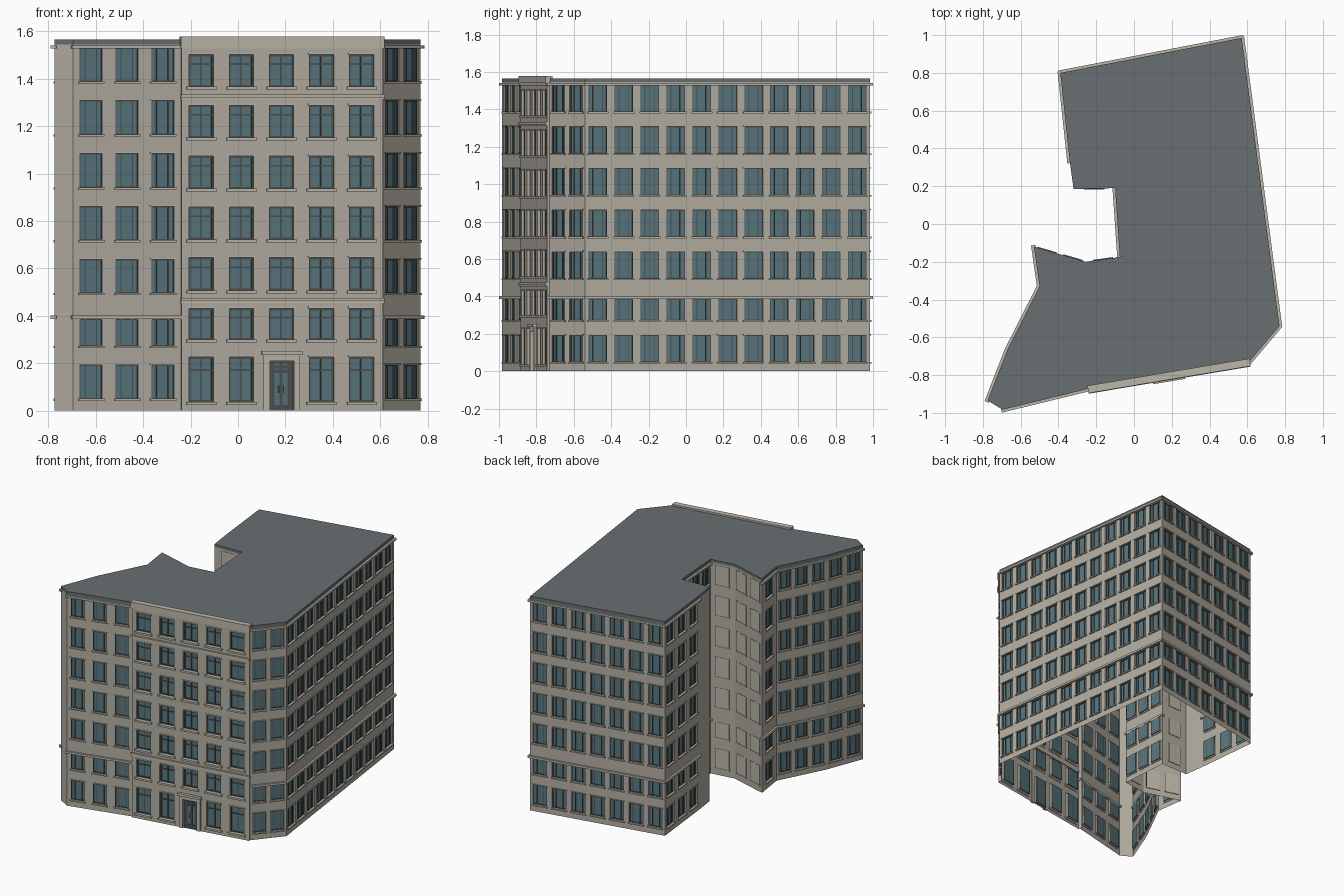
import bpy, bmesh
from mathutils import Vector

if "Cube" in bpy.data.objects:
    bpy.data.objects.remove(bpy.data.objects["Cube"])

TOP = 1.545          # wall top, roof slab sits above
COLORS = {
    "stone": (0.45, 0.42, 0.36, 1), "trim": (0.50, 0.47, 0.40, 1),
    "glass": (0.10, 0.18, 0.21, 1), "frame": (0.07, 0.08, 0.08, 1),
    "slate": (0.14, 0.16, 0.17, 1), "brass": (0.50, 0.36, 0.10, 1),
}
MATS = {}
for key, col in COLORS.items():
    MATS[key] = bpy.data.materials.new(key)
    MATS[key].diffuse_color = col

PARTS = {}           # part name -> (bmesh, material)


def part(name, mat):
    if name not in PARTS:
        PARTS[name] = (bmesh.new(), mat)
    return PARTS[name][0]


class Wall:
    """Local frame of one wall: s along it, z up, d outward."""
    def __init__(self, p0, p1, offset=0.0):
        a, b = Vector((*p0, 0)), Vector((*p1, 0))
        self.length = (b - a).length
        self.u = (b - a).normalized()
        self.n = Vector((self.u.y, -self.u.x, 0))
        self.o = a + self.n * offset

    def at(self, s, z, d=0.0):
        return self.o + self.u * s + self.n * d + Vector((0, 0, z))

    def quad(self, bm, *pts):
        bm.faces.new([bm.verts.new(self.at(*p)) for p in pts])

    def panel(self, bm, s0, s1, z0, z1, d=0.0):
        if s1 - s0 > 1e-5 and z1 - z0 > 1e-5:
            self.quad(bm, (s0, z0, d), (s1, z0, d), (s1, z1, d), (s0, z1, d))

    def box(self, bm, s0, s1, z0, z1, d0, d1):
        v = [bm.verts.new(self.at(s, z, d)) for d in (d0, d1)
             for s, z in ((s0, z0), (s1, z0), (s1, z1), (s0, z1))]
        for f in ((3, 2, 1, 0), (4, 5, 6, 7), (0, 1, 5, 4),
                  (1, 2, 6, 5), (2, 3, 7, 6), (3, 0, 4, 7)):
            bm.faces.new([v[i] for i in f])

    def opening(self, s0, s1, z0, z1, depth):
        """Reveal faces and glass of one window hole."""
        bm = part("walls", "stone")
        c = [(s0, z0), (s1, z0), (s1, z1), (s0, z1)]
        for (a, b), (e, f) in zip(c, c[1:] + c[:1]):
            self.quad(bm, (a, b, 0), (e, f, 0), (e, f, -depth), (a, b, -depth))
        self.panel(part("window_glass", "glass"), s0, s1, z0, z1, -depth)

    def bars(self, s0, s1, z0, z1, depth, uprights, transoms=(), t=0.005):
        """Frame border plus mullions given as fractions."""
        bm = part("window_frames", "frame")
        w, h = s1 - s0, z1 - z0
        for f in (0, 1, *uprights):
            m = s0 + t / 2 + f * (w - t)
            self.box(bm, m - t / 2, m + t / 2, z0, z1, -depth, -depth + 0.006)
        for f in (0, 1, *transoms):
            m = z0 + t / 2 + f * (h - t)
            self.box(bm, s0, s1, m - t / 2, m + t / 2, -depth, -depth + 0.005)

    def pierced(self, columns, top):
        """Wall sheet with holes; columns = [(s0, s1, [(z0, z1), ...]), ...]"""
        bm, s = part("walls", "stone"), 0.0
        for s0, s1, holes in columns:
            self.panel(bm, s, s0, 0, top)
            z = 0.0
            for z0, z1 in holes:
                self.panel(bm, s0, s1, z, z0)
                z = z1
            self.panel(bm, s0, s1, z, top)
            s = s1
        self.panel(bm, s, self.length, 0, top)


ROWS = [(0.05 + 0.223 * i, 0.385 if i == 1 else 0.192 + 0.223 * i) for i in range(7)]


def plain_wall(p0, p1, count, style):
    """Ordinary side: regular window bays, or blind bays in the courtyard."""
    w = Wall(p0, p1)
    trim = part("sills_and_lintels", "trim")
    bay = w.length / max(count, 1)
    half = min(0.05, bay * 0.36)
    cols = [((i + 0.5) * bay - half, (i + 0.5) * bay + half, ROWS) for i in range(count)]
    w.pierced(cols if style == "open" else [], TOP)
    for s0, s1, rows in cols:
        for i, (z0, z1) in enumerate(rows):
            if style == "open":
                w.opening(s0, s1, z0, z1, 0.012)
                w.bars(s0, s1, z0, z1, 0.012, (0.24, 0.76), t=0.004)
                w.box(trim, s0 - 0.006, s1 + 0.006, z0 - 0.009, z0, -0.005, 0.009)
                if i != 1:
                    w.box(trim, s0 - 0.006, s1 + 0.006, z1, z1 + 0.006, -0.005, 0.006)
            else:
                w.box(trim, s0, s1, z0, z1, -0.004, 0.002)
                w.box(trim, s0 - 0.004, s1 + 0.004, z0 - 0.007, z0, -0.004, 0.005)
                w.box(part("window_frames", "frame"), s0 - 0.002, s0 + 0.002, z0, z1, -0.004, 0.003)
    if style == "open":
        band = part("string_courses", "trim")
        w.box(band, -0.008, w.length + 0.008, 0.387, 0.402, -0.01, 0.014)
        w.box(band, -0.008, w.length + 0.008, 1.527, 1.541, -0.01, 0.014)


# Footprint corners, anticlockwise, each with the bays of the wall that follows
FOOTPRINT = [
    ((-0.775, -0.935), 0, "bare"), ((-0.695, -0.983), 3, "open"),
    ((-0.24, -0.872), 0, "entrance"), ((0.61, -0.73), 2, "open"),
    ((0.77, -0.54), 11, "open"), ((0.57, 0.985), 7, "open"),
    ((-0.39, 0.80), 3, "open"), ((-0.34, 0.33), 0, "bare"),
    ((-0.32, 0.185), 1, "blind"), ((-0.10, 0.19), 3, "open"),
    ((-0.075, -0.175), 1, "blind"), ((-0.255, -0.20), 2, "blind"),
    ((-0.53, -0.12), 1, "open"), ((-0.50, -0.33), 3, "open"),
    ((-0.67, -0.665), 2, "open"),
]


def entrance_wall(p0, p1):
    """Slightly projecting stone front with five columns and a door."""
    w = Wall(p0, p1, 0.013)
    L, top = w.length, 1.56
    trim, band = part("sills_and_lintels", "trim"), part("string_courses", "trim")
    rows = [(0.037, 0.225), (0.30, 0.43)] + [(0.507 + 0.215 * i, 0.645 + 0.214 * i) for i in range(5)]
    cols = []
    for i in range(5):
        c = L * (0.098 + 0.199 * i)
        cols.append((c - 0.052, c + 0.052, [(0.0, 0.21)] + rows[1:] if i == 2 else rows))
    w.pierced(cols, top)
    for i, (s0, s1, holes) in enumerate(cols):
        for j, (z0, z1) in enumerate(holes):
            w.opening(s0, s1, z0, z1, 0.02)
            if i == 2 and j == 0:
                continue
            w.bars(s0, s1, z0, z1, 0.02, (0.5,), (0.72,), t=0.007)
            w.box(trim, s0 - 0.012, s1 + 0.012, z0 - 0.013, z0, -0.005, 0.012)
            w.box(trim, s0 - 0.006, s1 + 0.006, z1, z1 + 0.008, -0.005, 0.004)
    # side returns of the projection
    for s in (0, L):
        w.quad(part("walls", "stone"), (s, 0, 0), (s, top, 0), (s, top, -0.03), (s, 0, -0.03))
    # string courses and parapet
    for z0, z1, d in ((0.452, 0.462, 0.006), (0.462, 0.475, 0.013), (1.312, 1.32, 0.006),
                      (1.32, 1.333, 0.013), (1.527, 1.54, 0.006)):
        w.box(band, -0.004, L + 0.004, z0, z1, -0.005, d)
    w.box(part("entrance_parapet", "trim"), -0.004, L + 0.004, 1.54, 1.577, -0.03, 0.01)
    # door leaves, portal and handles
    s0, s1, _ = cols[2]
    c = (s0 + s1) / 2
    w.bars(s0, s1, 0, 0.21, 0.02, (0.13, 0.5, 0.87), (0.06, 0.8, 0.9), t=0.012)
    portal = part("door_surround", "trim")
    for a, b in ((s0 - 0.026, s0), (s1, s1 + 0.026)):
        w.box(portal, a, b, 0, 0.235, -0.005, 0.01)
    w.box(portal, s0 - 0.026, s1 + 0.026, 0.21, 0.235, -0.005, 0.01)
    w.box(portal, s0 - 0.034, s1 + 0.034, 0.235, 0.252, -0.005, 0.02)
    for k in (-1, 1):
        w.box(part("door_handles", "brass"), c + k * 0.01 - 0.002, c + k * 0.01 + 0.002,
              0.075, 0.105, -0.014, -0.006)


for k, (p, count, style) in enumerate(FOOTPRINT):
    q = FOOTPRINT[(k + 1) % len(FOOTPRINT)][0]
    if style == "entrance":
        entrance_wall(p, q)
    else:
        plain_wall(p, q, count, style)

# Flat roof slab following the footprint
roof = part("roof", "slate")
base = roof.faces.new([roof.verts.new((*p, TOP)) for p, _, _ in FOOTPRINT])
ext = bmesh.ops.extrude_face_region(roof, geom=[base])
bmesh.ops.translate(roof, vec=(0, 0, 0.02),
                    verts=[g for g in ext["geom"] if isinstance(g, bmesh.types.BMVert)])
bmesh.ops.recalc_face_normals(roof, faces=roof.faces)

# Turn every collected part into an object
for name, (bm, mat) in PARTS.items():
    me = bpy.data.meshes.new(name)
    bm.to_mesh(me)
    bm.free()
    me.materials.append(MATS[mat])
    bpy.context.collection.objects.link(bpy.data.objects.new(name, me))

for m in bpy.data.materials:
    if m.users and not m.is_grease_pencil:
        m.use_nodes = True
        m.node_tree.nodes["Principled BSDF"].inputs["Base Color"].default_value = m.diffuse_color
